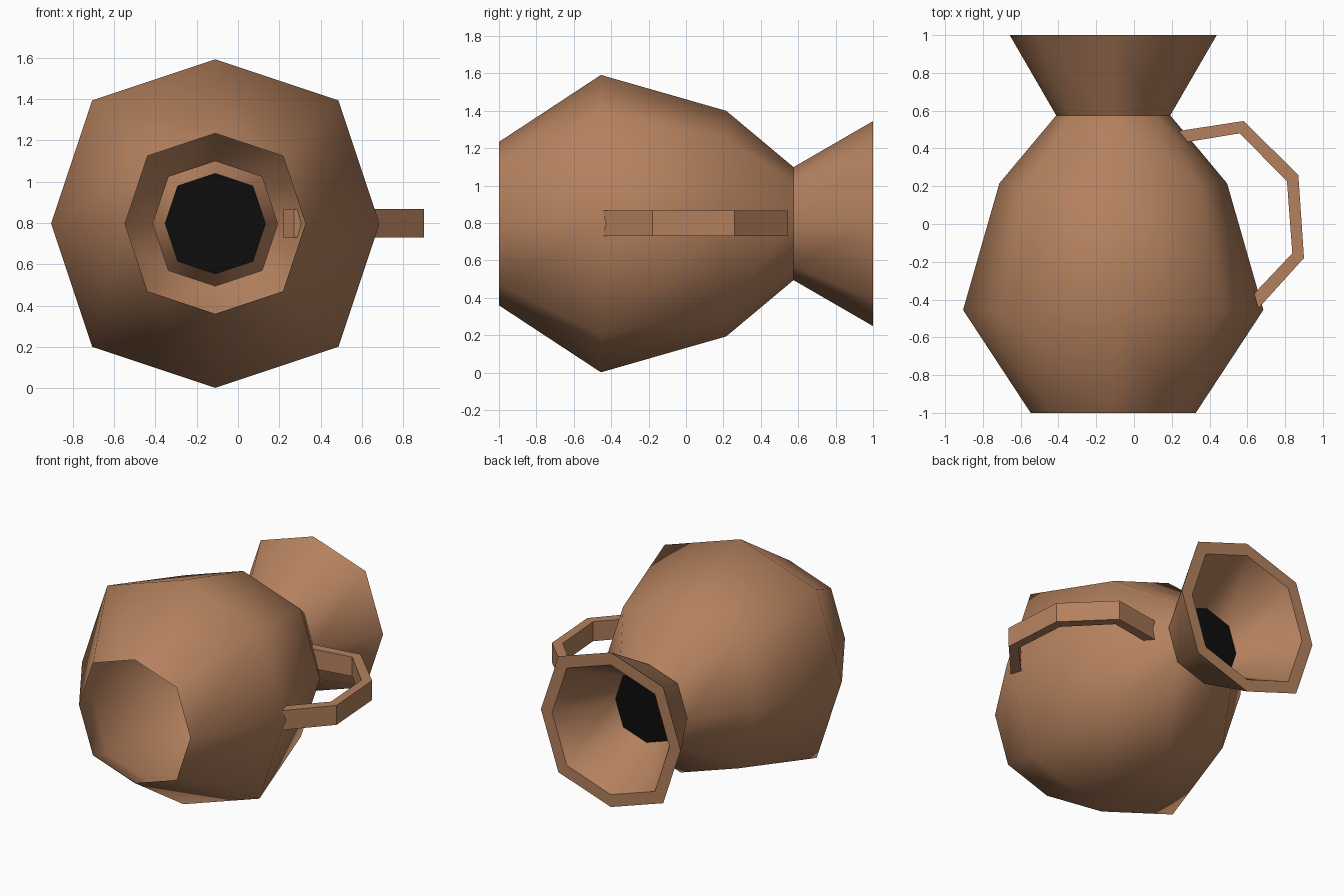
import bpy, bmesh, math

if "Cube" in bpy.data.objects:
    bpy.data.objects.remove(bpy.data.objects["Cube"])

CX, CZ = -0.11, 0.797          # the jug lies along y on this axis
D = 0.75                       # diagonal corners of the slightly squared octagon


def material(name, rgb):
    m = bpy.data.materials.new(name)
    m.diffuse_color = (*rgb, 1)
    m.use_nodes = True
    m.node_tree.nodes["Principled BSDF"].inputs["Base Color"].default_value = m.diffuse_color
    return m


clay = material("clay brown", (0.46, 0.22, 0.112))
black = material("dark opening", (0.004, 0.004, 0.004))
OCT = [(1, 0), (D, D), (0, 1), (-D, D), (-1, 0), (-D, -D), (0, -1), (D, -D)]


def finish(bm, name, mats, angle=40):
    me = bpy.data.meshes.new(name)
    bm.to_mesh(me)
    bm.free()
    ob = bpy.data.objects.new(name, me)
    bpy.context.collection.objects.link(ob)
    for m in mats:
        me.materials.append(m)
    bpy.ops.object.select_all(action='DESELECT')
    ob.select_set(True)
    bpy.context.view_layer.objects.active = ob
    bpy.ops.object.shade_smooth_by_angle(angle=math.radians(angle))
    return ob


# Jug shell: open base, belly, shoulder, neck, flared mouth, rim, inner funnel
profile = [(-1.0, 0.437), (-0.455, 0.795), (0.215, 0.603), (0.575, 0.302),
           (1.0, 0.548), (1.0, 0.46), (0.6, 0.243)]
bm = bmesh.new()
rings = [[bm.verts.new((CX + r * u, y, CZ + r * v)) for u, v in OCT] for y, r in profile]
for a, b in zip(rings, rings[1:]):
    for i in range(8):
        j = (i + 1) % 8
        bm.faces.new((a[i], b[i], b[j], a[j]))
# Black bottom of the funnel
bm.faces.new(rings[-1]).material_index = 1
bm.normal_update()
# Make the shell face outward (belly side faces away from the axis)
f = bm.faces[:][8]
c = f.calc_center_median()
if f.normal.x * (c.x - CX) + f.normal.z * (c.z - CZ) < 0:
    bmesh.ops.reverse_faces(bm, faces=bm.faces[:])
cap = [f for f in bm.faces if f.material_index == 1]
bm.normal_update()
if cap[0].normal.y < 0:
    bmesh.ops.reverse_faces(bm, faces=cap)
finish(bm, "jug", [clay, black], 50)

# Handle: square bar following an angular loop on the +x side
outer = [(0.22, 0.49), (0.58, 0.545), (0.87, 0.26), (0.90, -0.18), (0.66, -0.445)]
inner = [(0.27, 0.432), (0.56, 0.48), (0.81, 0.225), (0.838, -0.155), (0.635, -0.37)]
bm = bmesh.new()
sections = [[bm.verts.new((*p, z)) for p, z in
             ((o, 0.73), (o, 0.868), (i, 0.868), (i, 0.73))]
            for o, i in zip(outer, inner)]
for a, b in zip(sections, sections[1:]):
    for i in range(4):
        j = (i + 1) % 4
        bm.faces.new((a[i], a[j], b[j], b[i]))
bm.faces.new(sections[0])
bm.faces.new(sections[-1])
bmesh.ops.recalc_face_normals(bm, faces=bm.faces[:])
finish(bm, "handle", [clay], 30)
